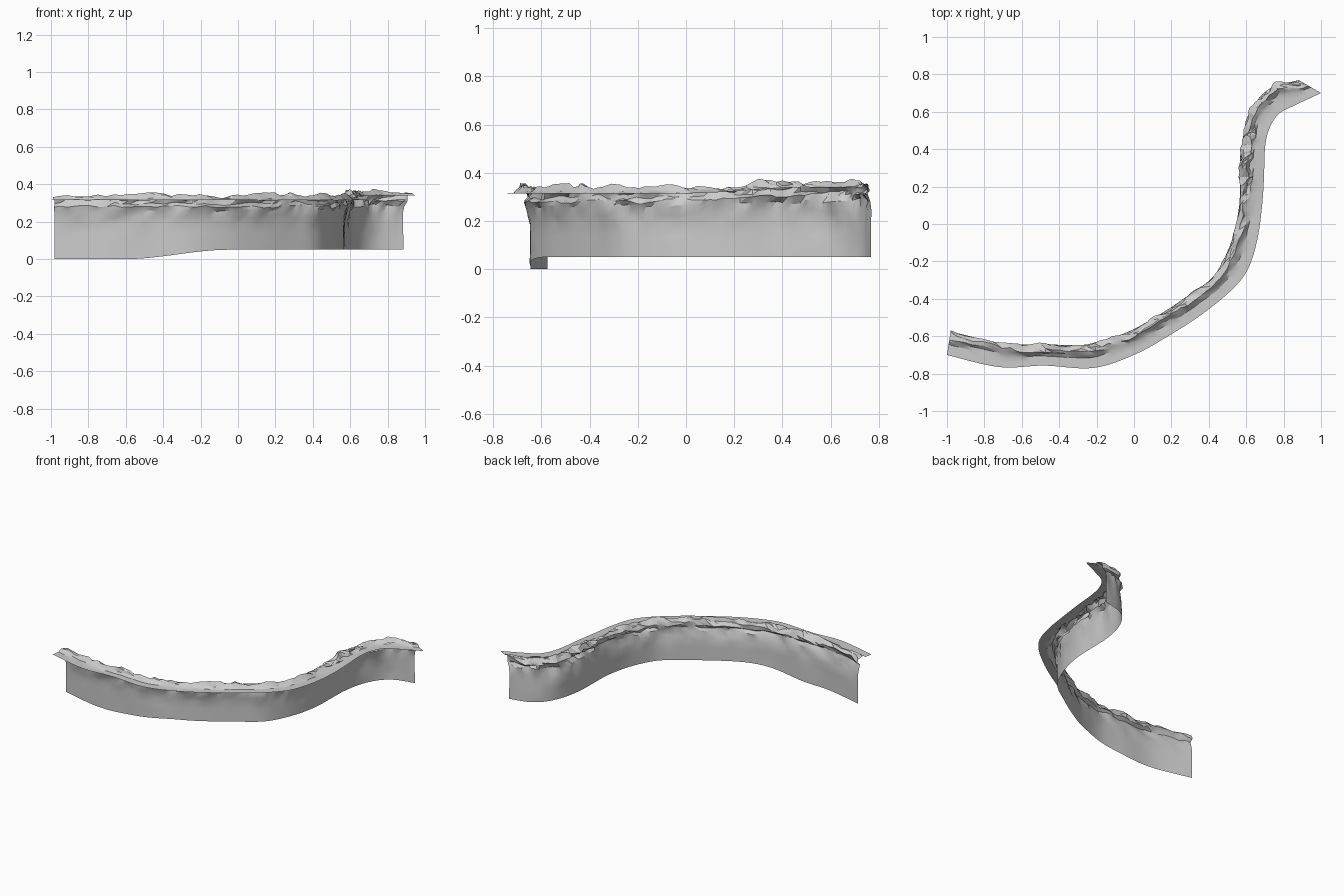
import bpy, bmesh
from mathutils import Vector, noise

if "Cube" in bpy.data.objects:
    bpy.data.objects.remove(bpy.data.objects["Cube"])

# Plan stations: wall foot (x, y) paired with outer edge of the lip (x, y)
STATIONS = [
    (-.98, -.57, -1.0, -.70), (-.70, -.635, -.72, -.765), (-.47, -.64, -.48, -.757),
    (-.25, -.64, -.22, -.77), (-.05, -.58, .00, -.70), (.12, -.49, .19, -.595),
    (.28, -.385, .36, -.485), (.41, -.29, .52, -.355), (.48, -.18, .61, -.24),
    (.53, -.05, .66, -.08), (.56, .10, .685, .10), (.565, .25, .695, .25),
    (.57, .40, .70, .40), (.60, .55, .72, .50), (.66, .67, .77, .585),
    (.75, .74, .85, .63), (.88, .77, 1.0, .70)]

# Cross-section: (fraction towards lip edge, height, sideways noise, height noise)
# heights are measured relative to a lip at 0.315
PROFILE = [
    (.03, None, 0, 0), (.03, .09, .01, 0), (.03, .14, .02, 0), (.04, .19, .05, .005),
    (.08, .225, .09, .008), (.14, .258, .13, .010), (.17, .282, .16, .010),
    (.06, .295, .15, .010), (.09, .318, .17, .012), (.20, .335, .13, .018),
    (.33, .338, .12, .018), (.44, .325, .10, .010), (.56, .315, .05, .002),
    (.78, .315, 0, 0), (1.0, .315, 0, 0)]
SUB = 6


def catmull(t):
    i = min(int(t), len(STATIONS) - 2)
    u = t - i
    p = [STATIONS[max(0, min(len(STATIONS) - 1, i + k))] for k in (-1, 0, 1, 2)]
    return [.5 * (2 * b + (c - a) * u + (2 * a - 5 * b + 4 * c - d) * u * u
                  + (3 * b - a - 3 * c + d) * u ** 3) for a, b, c, d in zip(*p)]


def smooth(a, b, x):
    x = max(0, min(1, (x - a) / (b - a)))
    return x * x * (3 - 2 * x)


bm = bmesh.new()
rows = []
for s in range((len(STATIONS) - 1) * SUB + 1):
    bx, by, fx, fy = catmull(s / SUB)
    foot, edge = Vector((bx, by)), Vector((fx, fy))
    base = .05 * smooth(-.6, -.05, bx)
    rise = .025 * smooth(0, .5, by)
    rough = 1 + .6 * smooth(.1, .35, by)
    row = []
    for j, (f, z, nf, nz) in enumerate(PROFILE):
        n = noise.noise_vector(Vector((bx * 9, by * 9, j * .55)))
        n += .6 * noise.noise_vector(Vector((bx * 23, by * 23, j * .9 + 7)))
        f += n.x * nf * rough
        if z is None:
            z = base
        else:
            z += rise * smooth(.1, .3, z) + n.y * nz * 1.5
        p = foot.lerp(edge, f)
        row.append(bm.verts.new((p.x, p.y, min(z, .375))))
    rows.append(row)

# Skin the stations into one open sheet, rocky crest split into triangles
for a, b in zip(rows, rows[1:]):
    for j in range(len(PROFILE) - 1):
        q = [a[j], a[j + 1], b[j + 1], b[j]]
        if 4 <= j <= 11:
            bm.faces.new(q[:3])
            bm.faces.new((q[0], q[2], q[3]))
        else:
            bm.faces.new(q)
bmesh.ops.recalc_face_normals(bm, faces=bm.faces)
if sum(f.normal.z * f.calc_area() for f in bm.faces) < 0:
    bmesh.ops.reverse_faces(bm, faces=bm.faces)

mesh = bpy.data.meshes.new("cliff_bank")
bm.to_mesh(mesh)
bm.free()
cliff = bpy.data.objects.new("cliff_bank", mesh)
bpy.context.collection.objects.link(cliff)

# Soft wall and lip, hard rock facets
bpy.context.view_layer.objects.active = cliff
cliff.select_set(True)
bpy.ops.object.shade_smooth_by_angle(angle=.45)
